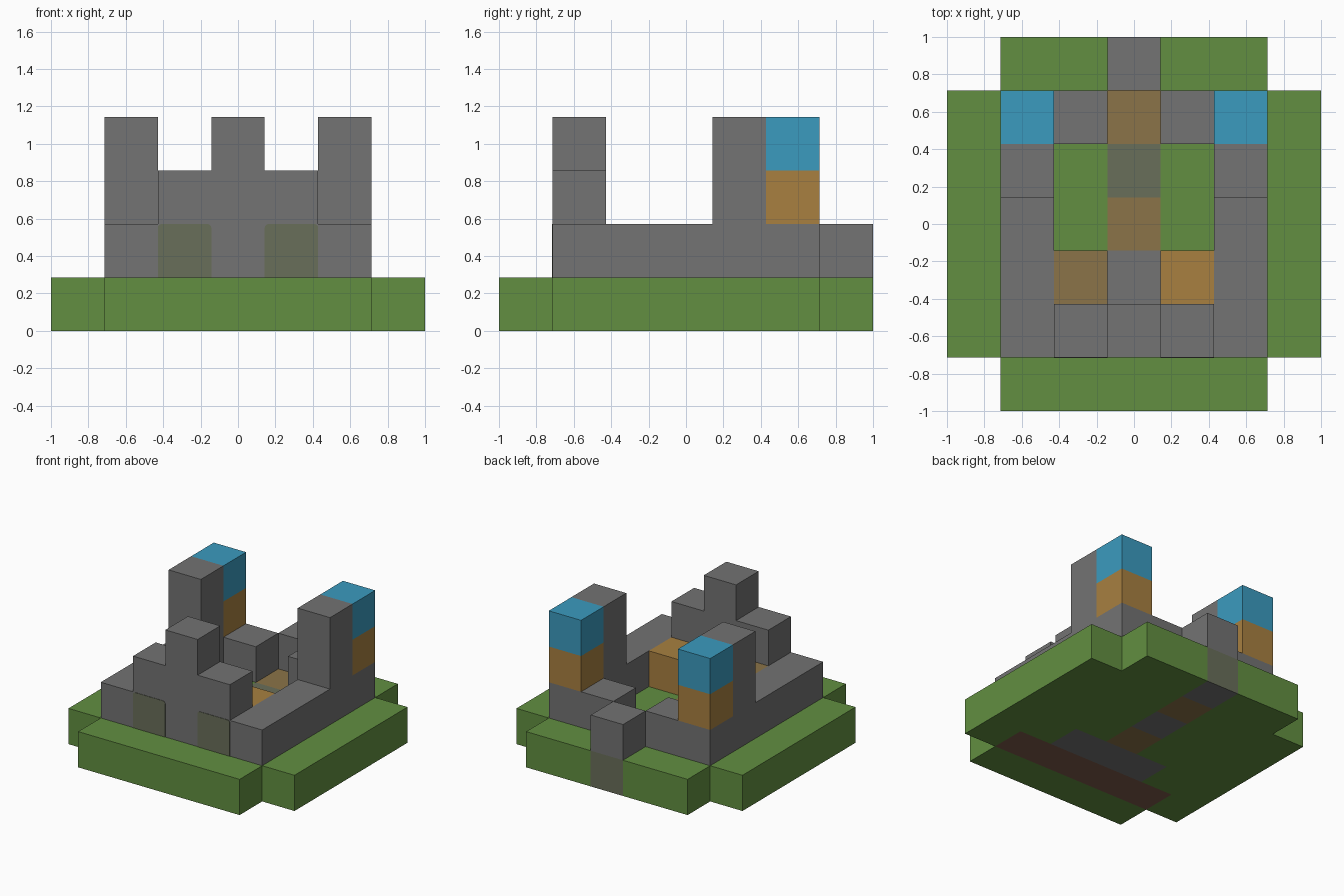
import bpy
import bmesh

cube = bpy.data.objects.get("Cube")
if cube:
    bpy.data.objects.remove(cube, do_unlink=True)

U = 2 / 7  # size of one block


def material(name, rgb):
    """Flat material from 0-255 display values."""
    lin = [((c / 255 + 0.055) / 1.055) ** 2.4 for c in rgb]
    mat = bpy.data.materials.new(name)
    mat.use_nodes = True
    mat.diffuse_color = (*lin, 1)
    mat.node_tree.nodes["Principled BSDF"].inputs["Base Color"].default_value = (*lin, 1)
    return mat


grass = material("grass_green", (98, 143, 65))
stone = material("stone_grey", (115, 115, 115))
timber = material("timber_orange", (168, 128, 64))
worn = material("worn_timber_brown", (139, 116, 72))
moss = material("mossy_stone", (105, 110, 90))
clay = material("clay_brown", (126, 92, 76))
roof = material("roof_blue", (59, 155, 191))


def finish(name, bm, mats):
    mesh = bpy.data.meshes.new(name)
    bm.to_mesh(mesh)
    bm.free()
    for mat in mats:
        mesh.materials.append(mat)
    obj = bpy.data.objects.new(name, mesh)
    bpy.context.collection.objects.link(obj)
    return obj


def block(name, xs, ys, zs, mat, round_top=0):
    """Box spanning the given block ranges on each axis."""
    bm = bmesh.new()
    bmesh.ops.create_cube(bm, size=1)
    for v in bm.verts:
        for axis, (lo, hi) in enumerate((xs, ys, zs)):
            v.co[axis] = U * (lo if v.co[axis] < 0 else hi)
    if round_top:
        top = [e for e in bm.edges
               if all(abs(v.co.z - U * zs[1]) < 1e-5 for v in e.verts)
               and abs(e.verts[0].co.x - e.verts[1].co.x) < 1e-5]
        bmesh.ops.bevel(bm, geom=top, offset=round_top, segments=3,
                        profile=0.5, affect='EDGES')
    return finish(name, bm, [mat])


def cell(n):
    return (n - 0.5, n + 0.5)


# Grass base: a square of cells without its corners, with a path let in
path_top = {(0, 2): 3, (0, 1): 4, (0, 0): 3, (0, -1): 1}
path_under = {(0, 3): 1, (0, 2): 3, (0, 1): 1, (0, 0): 3}
path_under.update({(i, -1): 1 for i in (-1, 0, 1)})
path_under.update({(i, -2): 5 for i in range(-2, 3)})

bm = bmesh.new()
bmesh.ops.create_grid(bm, x_segments=7, y_segments=7, size=1)
corners = [f for f in bm.faces
           if min(abs(f.calc_center_median().x), abs(f.calc_center_median().y)) > 2.5 * U]
bmesh.ops.delete(bm, geom=corners, context='FACES')
ext = bmesh.ops.extrude_face_region(bm, geom=bm.faces[:], use_keep_orig=True)
for v in ext["geom"]:
    if isinstance(v, bmesh.types.BMVert):
        v.co.z = U
bmesh.ops.recalc_face_normals(bm, faces=bm.faces[:])
for f in bm.faces:
    c = f.calc_center_median()
    spot = (round(c.x / U), round(c.y / U))
    if f.normal.z > 0.5:
        f.material_index = path_top.get(spot, 0)
    elif f.normal.z < -0.5:
        f.material_index = path_under.get(spot, 0)
    elif f.normal.y > 0.5 and c.y > 0.99 and spot[0] == 0:
        f.material_index = 4
finish("grass_base", bm, [grass, stone, timber, worn, moss, clay])

# Front wall with its centre battlement
block("front_wall", (-1.5, 1.5), (-2.5, -1.5), (1, 3), stone)
block("front_battlement", cell(0), (-2.5, -1.5), (3, 4), stone)

# Block outside the back doorway
block("back_gate_block", cell(0), cell(3), (1, 2), stone)

# Mirrored parts
for side, s in (("left", 1), ("right", -1)):
    outer, inner = cell(2 * s), cell(s)
    block(side + "_wall", outer, (-2.5, 2.5), (1, 2), stone)
    block(side + "_tower", outer, cell(1), (2, 4), stone)
    block(side + "_turret_room", outer, cell(2), (2, 3), timber)
    block(side + "_turret_roof", outer, cell(2), (3, 4), roof)
    block(side + "_back_wall", inner, cell(2), (1, 2), stone)
    step = block(side + "_wooden_step", inner, cell(-1), (1, 2), timber)
    # The right step has a worn top
    if s < 0:
        step.data.materials.append(worn)
        for p in step.data.polygons:
            p.material_index = int(p.normal.z > 0.5)
    # Gate panel on the front wall
    block(side + "_gate_panel", inner, (-2.512, -2.49), (1, 2), moss, 0.02)
